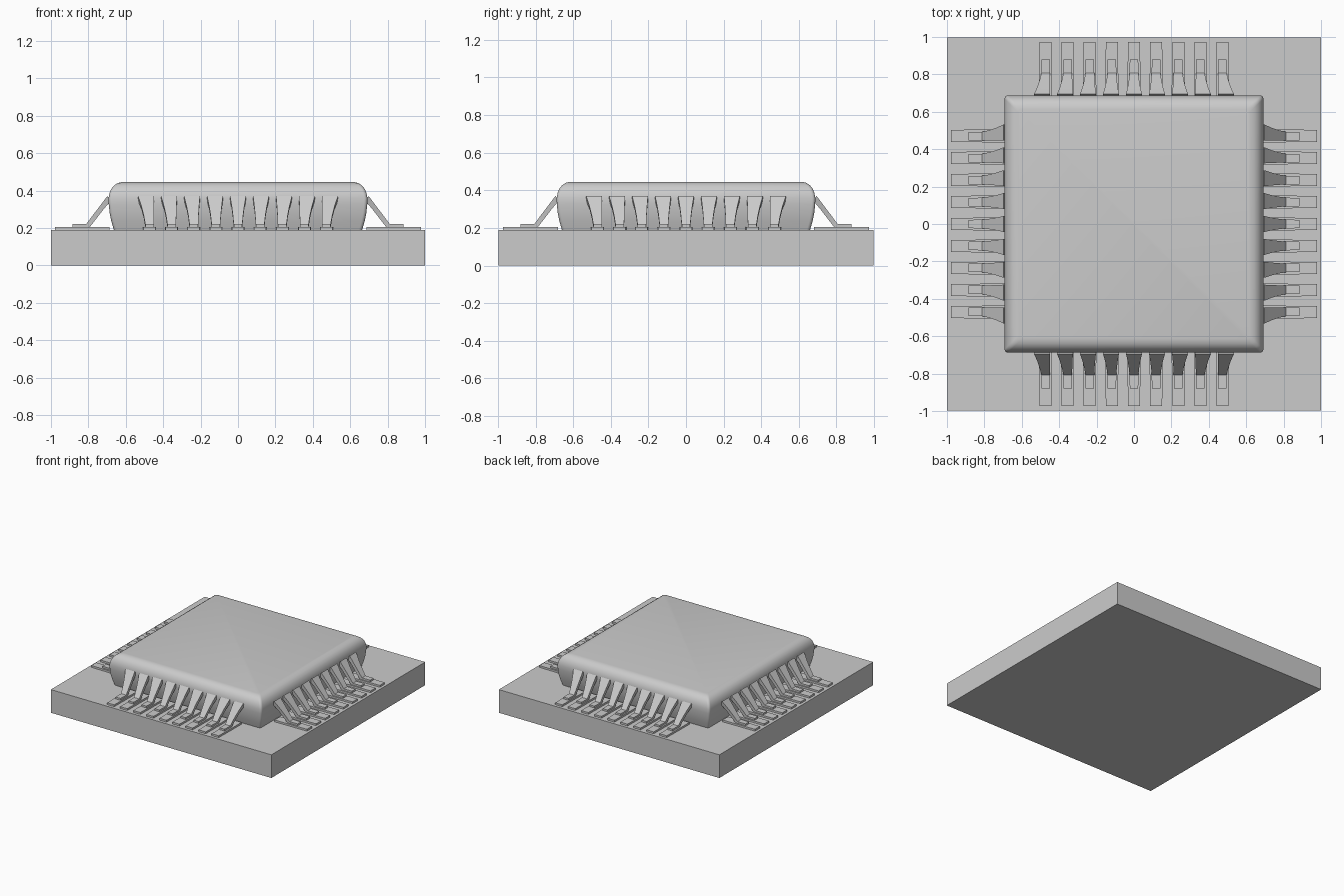
import bpy, bmesh, math
from mathutils import Matrix, Vector

if "Cube" in bpy.data.objects:
    bpy.data.objects.remove(bpy.data.objects["Cube"])

YS = 0.994  # the model is very slightly shorter in y


def make_object(name, bm, smooth=None):
    bmesh.ops.recalc_face_normals(bm, faces=bm.faces)
    me = bpy.data.meshes.new(name)
    bm.to_mesh(me)
    bm.free()
    ob = bpy.data.objects.new(name, me)
    bpy.context.collection.objects.link(ob)
    if smooth:
        bpy.ops.object.select_all(action='DESELECT')
        ob.select_set(True)
        bpy.context.view_layer.objects.active = ob
        bpy.ops.object.shade_smooth_by_angle(angle=math.radians(smooth))
    return ob


def loft(bm, rings):
    # skin a list of closed rings and cap both ends
    vs = [[bm.verts.new(p) for p in r] for r in rings]
    n = len(vs[0])
    for a, b in zip(vs, vs[1:]):
        for i in range(n):
            bm.faces.new((a[i], a[(i + 1) % n], b[(i + 1) % n], b[i]))
    bm.faces.new(vs[0])
    bm.faces.new(vs[-1])


def rounded_square(h, z, r=0.018, seg=4):
    pts = []
    for q in range(4):
        a0 = q * math.pi / 2
        sx, sy = [(1, 1), (-1, 1), (-1, -1), (1, -1)][q]
        for k in range(seg + 1):
            a = a0 + k * math.pi / 2 / seg
            pts.append(((sx * (h - r) + r * math.cos(a)),
                        (sy * (h - r) + r * math.sin(a)) * YS, z))
    return pts


# circuit board
bm = bmesh.new()
bmesh.ops.create_cube(bm, size=1, matrix=Matrix.Translation((0, 0, 0.095))
                      @ Matrix.Diagonal((2, 2 * 0.996, 0.19, 1)))
make_object("board", bm)

# chip housing: bulging sides, rounded top rim
profile = [(0.664, 0.19), (0.677, 0.235), (0.686, 0.28), (0.691, 0.325),
           (0.692, 0.36), (0.687, 0.385), (0.678, 0.408), (0.663, 0.427),
           (0.643, 0.440), (0.618, 0.445)]
bm = bmesh.new()
loft(bm, [rounded_square(h, z) for h, z in profile])
make_object("chip_body", bm, 35)

# lead stations: inner bottom (d, z), outer top (d, z), half width, spread
stations = [((0.680, 0.345), (0.699, 0.370), 0.0425, 0.123),
            ((0.716, 0.303), (0.737, 0.319), 0.034, 0.1208),
            ((0.754, 0.254), (0.776, 0.268), 0.0275, 0.1192),
            ((0.792, 0.205), (0.812, 0.220), 0.0235, 0.118),
            ((0.885, 0.205), (0.885, 0.220), 0.0225, 0.118)]

for s, side in enumerate(("right", "back", "left", "front")):
    rot = Matrix.Diagonal((1, YS, 1)) @ Matrix.Rotation(s * math.pi / 2, 3, 'Z')
    leads, pads = bmesh.new(), bmesh.new()
    for i in range(-4, 5):
        # lead: flared at the chip, narrow at the foot
        rings = []
        for (d0, z0), (d1, z1), w, step in stations:
            c = i * step
            rings.append([rot @ Vector(p) for p in
                          ((d0, c - w, z0), (d0, c + w, z0),
                           (d1, c + w, z1), (d1, c - w, z1))])
        loft(leads, rings)
        # solder pad under each lead
        loft(pads, [[rot @ Vector((d, i * 0.1185 + w, z)) for d, w in
                     ((0.686, -0.036), (0.686, 0.036), (0.978, 0.032), (0.978, -0.032))]
                    for z in (0.185, 0.205)])
    make_object("leads_" + side, leads, 30)
    make_object("solder_pads_" + side, pads)
